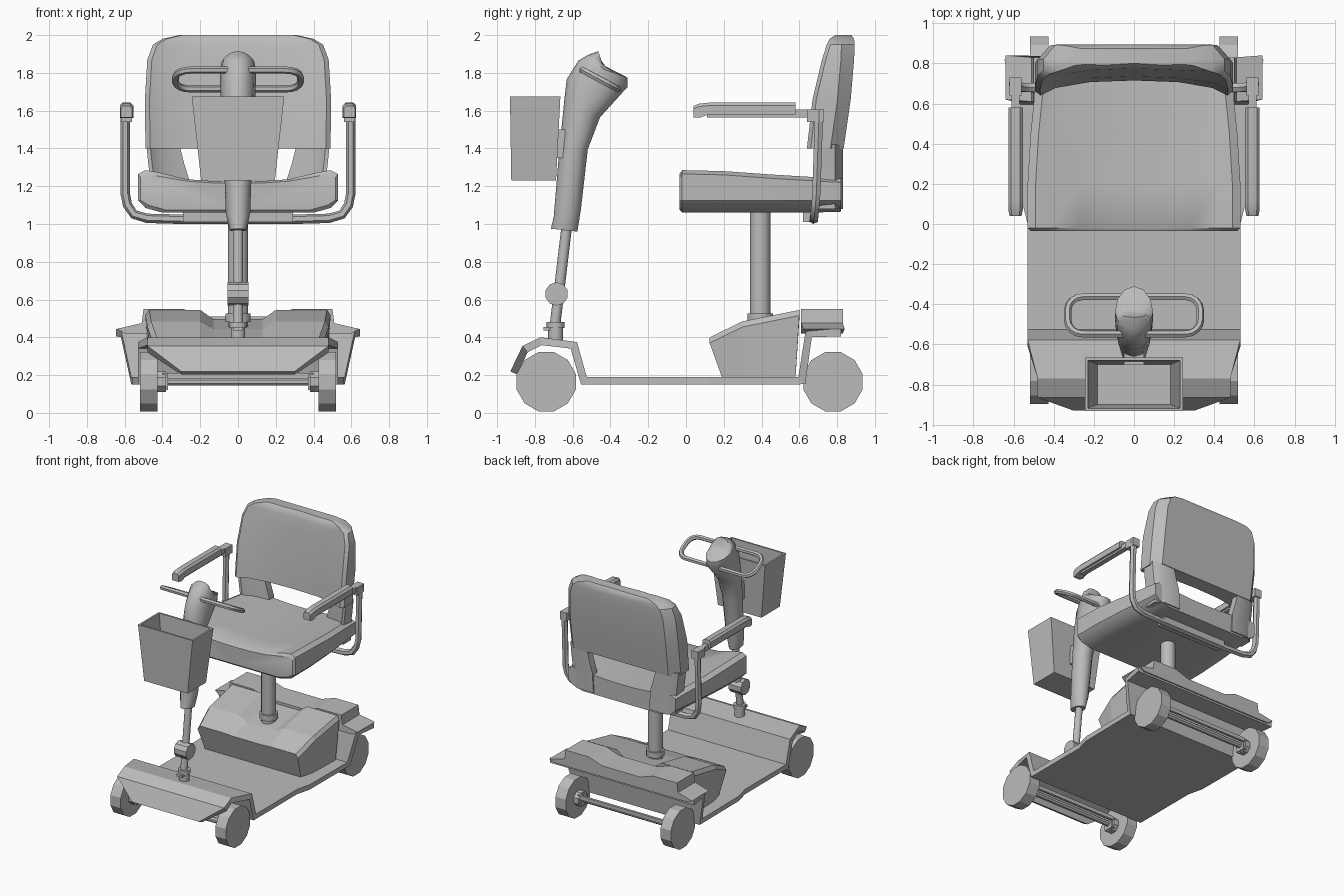
import bpy, bmesh, math
from mathutils import Vector

old = bpy.data.objects.get("Cube")
if old:
    bpy.data.objects.remove(old, do_unlink=True)

grey = bpy.data.materials.new("plain grey")
grey.use_nodes = True
grey.diffuse_color = (0.5, 0.5, 0.5, 1)
grey.node_tree.nodes["Principled BSDF"].inputs["Base Color"].default_value = (0.5, 0.5, 0.5, 1)


def finish(ob, smooth=None):
    ob.data.materials.append(grey)
    if smooth:
        bpy.ops.object.select_all(action='DESELECT')
        ob.select_set(True)
        bpy.context.view_layer.objects.active = ob
        bpy.ops.object.shade_smooth_by_angle(angle=math.radians(smooth))
    return ob


def mesh(name, verts, faces, fix=True, smooth=None):
    me = bpy.data.meshes.new(name)
    me.from_pydata(verts, [], faces)
    if fix:
        bm = bmesh.new()
        bm.from_mesh(me)
        bmesh.ops.recalc_face_normals(bm, faces=bm.faces)
        bm.to_mesh(me)
        bm.free()
    ob = bpy.data.objects.new(name, me)
    bpy.context.collection.objects.link(ob)
    return finish(ob, smooth)


def loft(name, rings, smooth=None):
    n = len(rings[0])
    faces = [list(range(n)), [(len(rings) - 1) * n + i for i in range(n)]]
    for r in range(len(rings) - 1):
        for i in range(n):
            j = (i + 1) % n
            faces.append([r * n + i, r * n + j, r * n + n + j, r * n + n + i])
    return mesh(name, [p for ring in rings for p in ring], faces, smooth=smooth)


def box(name, x, y, z):
    return loft(name, [[(x[0], y[0], h), (x[1], y[0], h), (x[1], y[1], h), (x[0], y[1], h)] for h in z])


def cyl(name, a, b, r, sides=12, smooth=None):
    a, b = Vector(a), Vector(b)
    q = (b - a).to_track_quat('Z', 'Y')
    angles = [math.tau * (i + 0.5) / sides for i in range(sides)]
    rings = [[c + q @ Vector((r * math.cos(t), r * math.sin(t), 0)) for t in angles] for c in (a, b)]
    return loft(name, rings, smooth)


def tube(name, pts, r, cyclic=False):
    cu = bpy.data.curves.new(name, 'CURVE')
    cu.dimensions = '3D'
    cu.bevel_depth, cu.bevel_resolution, cu.use_fill_caps = r, 1, True
    sp = cu.splines.new('POLY')
    sp.points.add(len(pts) - 1)
    for p, co in zip(sp.points, pts):
        p.co = (*co, 1)
    sp.use_cyclic_u = cyclic
    ob = bpy.data.objects.new(name, cu)
    bpy.context.collection.objects.link(ob)
    bpy.ops.object.select_all(action='DESELECT')
    ob.select_set(True)
    bpy.context.view_layer.objects.active = ob
    bpy.ops.object.convert(target='MESH')
    return finish(bpy.context.object, 50)


def mirrored(half):
    """Closes a half outline, given from centre to centre, across x = 0."""
    return half + [(-p[0], p[1], p[2]) for p in reversed(half) if p[0] > 0]


# Folded floor sheet from front fender to rear wings: y, z, half width
fold = [(-.93, .22, .3), (-.865, .355, .48), (-.77, .4, .48), (-.577, .375, .53), (-.525, .19, .53),
        (0, .19, .53), (.12, .19, .56), (.595, .19, .565), (.635, .445, .62), (.82, .445, .645)]
verts = [(s * w, y, z) for y, z, w in fold for s in (-1, 1)]
deck = mesh("floor_sheet", verts, [(2 * i, 2 * i + 1, 2 * i + 3, 2 * i + 2) for i in range(len(fold) - 1)], fix=False)
solid = deck.modifiers.new("thickness", 'SOLIDIFY')
solid.thickness, solid.offset, solid.use_even_offset = .04, -1, True

# Motor cover with a channel along the top: y of top, y of bottom, height, depth, half width
rings = []
for y, yb, z, dip, w in [(.125, .19, .4, .005, .43), (.3, .3, .485, .04, .46), (.6, .58, .545, .05, .47)]:
    rings.append(mirrored([(0, y, z - dip), (.13, y, z - dip), (.2, y, z), (w, y, z),
                           (w + .02, y, z - .03), (w, yb, .19), (0, yb, .19)]))
loft("motor_cover", rings)

# Rear box between the wings
loft("rear_box", [mirrored([(0, y, .51), (.17, y, .51), (.29, y, .55), (.5, y, .55), (.51, y, .475),
                            (.64, y + .01, .445), (.6, y, .42), (0, y, .42)]) for y in (.61, .83)])

# Wheels, hubs and axles
for end, y in (("front", -.74), ("rear", .778)):
    for side, s in (("left", 1), ("right", -1)):
        cyl(f"{end}_{side}_wheel", (s * .425, y, .165), (s * .518, y, .165), .162)
        cyl(f"{end}_{side}_hub", (s * .38, y, .165), (s * .43, y, .165), .06, 8)
        box(f"{end}_{side}_bracket", sorted((s * .37, s * .4)), (y - .04, y + .04), (.12, .21))
    cyl(f"{end}_axle", (-.43, y, .165), (.43, y, .165), .022, 8)
    box(f"{end}_axle_bar", (-.38, .38), (y + .03, y + .05), (.18, .21))

# Seat post
cyl("seat_post", (0, .393, .42), (0, .393, 1.07), .055, 16, 40)
cyl("seat_post_collar", (0, .393, .48), (0, .393, .525), .068, 16, 40)

# Seat cushion: y, half width, edge height, centre height, bottom
rings = []
for y, w, ze, zc, zb in [(-.035, .515, 1.265, 1.215, 1.075), (-.02, .53, 1.285, 1.225, 1.06),
                         (.2, .53, 1.28, 1.22, 1.06), (.45, .515, 1.262, 1.215, 1.06),
                         (.65, .495, 1.25, 1.215, 1.06), (.82, .48, 1.24, 1.21, 1.065)]:
    rings.append(mirrored([(0, y, zc), (.13, y, zc + .002), (.27, y, zc + .012), (.42, y, ze - .012),
                           (w - .04, y, ze), (w, y, ze - .02), (w, y, 1.125), (w - .04, y, zb + .025),
                           (w - .13, y, zb), (0, y, zb)]))
loft("seat_cushion", rings, 35)

# Backrest: height, half width, side front, centre front, back
rings = []
for z, w, ys, yc, yb in [(1.4, .49, .64, .715, .835), (1.66, .493, .67, .735, .872), (1.87, .48, .72, .765, .89),
                         (1.95, .45, .745, .775, .893), (1.98, .4, .76, .785, .89), (2.0, .31, .79, .8, .875)]:
    rings.append(mirrored([(0, yc, z), (w * .45, yc - .008, z), (w * .8, (ys + yc) / 2, z), (w * .95, ys, z),
                           (w, ys + .02, z), (w, yb - .07, z), (w * .87, yb, z), (0, yb, z)]))
loft("backrest", rings, 35)

for side, s in (("left", 1), ("right", -1)):
    # Curved uprights joining seat and backrest
    rings = []
    for z, xi, xo in [(1.08, .25, .46), (1.24, .26, .465), (1.32, .285, .475), (1.42, .31, .485)]:
        rings.append([(s * xi, .77, z), (s * (xo - .07), .74, z), (s * (xo - .02), .69, z), (s * xo, .69, z),
                      (s * xo, .79, z), (s * (xo - .06), .83, z), (s * xi, .83, z)])
    loft(f"{side}_back_upright", rings, 35)

    # Armrest pad with tapered nose, its rail and bracket
    loft(f"{side}_armrest_pad", [
        [(s * (.59 + dx), y, zb), (s * (.59 + dx), y, zt - .015), (s * (.59 + dx * .6), y, zt),
         (s * (.59 - dx * .6), y, zt), (s * (.59 - dx), y, zt - .015), (s * (.59 - dx), y, zb)]
        for y, zb, zt, dx in [(.04, 1.565, 1.625, .03), (.07, 1.562, 1.637, .036),
                              (.12, 1.58, 1.642, .036), (.58, 1.58, 1.642, .036)]], 25)
    box(f"{side}_armrest_rail", sorted((s * .57, s * .61)), (.11, .73), (1.565, 1.605))
    box(f"{side}_armrest_bracket", sorted((s * .56, s * .62)), (.64, .73), (1.54, 1.605))

# Frame tube bent beneath the seat
half = [(.597, .705, 1.6), (.597, .69, 1.16), (.585, .685, 1.1), (.55, .68, 1.05), (.48, .678, 1.03), (.3, .675, 1.025)]
tube("arm_frame", half + [(-x, y, z) for x, y, z in reversed(half)], .025)
box("seat_frame_plate", (-.29, .29), (.62, .7), (1.01, 1.065))

# Steering column with pivot and collars
cyl("column_base", (0, -.69, .37), (0, -.69, .47), .04, 10, 40)
cyl("column_collar", (0, -.69, .45), (0, -.69, .48), .048, 10, 40)
box("column_latch", (-.025, .025), (-.755, -.69), (.435, .455))
cyl("column_shaft", (0, -.695, .45), (0, -.63, 1.0), .028, 10, 40)
cyl("column_pivot", (-.055, -.685, .63), (.055, -.685, .63), .062, 10)

# Tiller: front y, z, back y, z, half width
rings = []
for yf, zf, yb, zb, w in [(-.715, .975, -.575, .96, .045), (-.7, 1.04, -.556, 1.08, .065),
                          (-.672, 1.38, -.52, 1.395, .076), (-.646, 1.64, -.455, 1.565, .088),
                          (-.632, 1.765, -.31, 1.725, .095), (-.57, 1.865, -.31, 1.775, .095),
                          (-.52, 1.895, -.42, 1.83, .085), (-.465, 1.915, -.44, 1.845, .06)]:
    ring = []
    for i in range(12):
        a = math.tau * i / 12
        t = .5 - .5 * math.cos(a)
        ring.append((w * math.sin(a), yf + (yb - yf) * t, zf + (zb - zf) * t))
    rings.append(ring)
loft("tiller", rings, 45)

# Rounded loop handlebar on a tilted plane
loop = []
for cx, cy, start in ((1, 1, 0), (-1, 1, 90), (-1, -1, 180), (1, -1, 270)):
    for k in range(5):
        a = math.radians(start + k * 22.5)
        u, v = cx * .255 + .075 * math.cos(a), cy * .03 + .075 * math.sin(a)
        loop.append((u, -.455 + v * .88, 1.765 - v * .47))
tube("handlebar_loop", loop, .019, True)

# Open tapered basket: half width, front, back, height, going up outside and down inside
basket = [(.195, -.925, -.688, 1.23), (.245, -.932, -.665, 1.675), (.23, -.918, -.68, 1.675), (.183, -.9, -.7, 1.25)]
loft("basket", [[(-w, f, z), (w, f, z), (w, b, z), (-w, b, z)] for w, f, b, z in basket])
box("basket_mount", (-.05, .05), (-.7, -.64), (1.35, 1.5))
